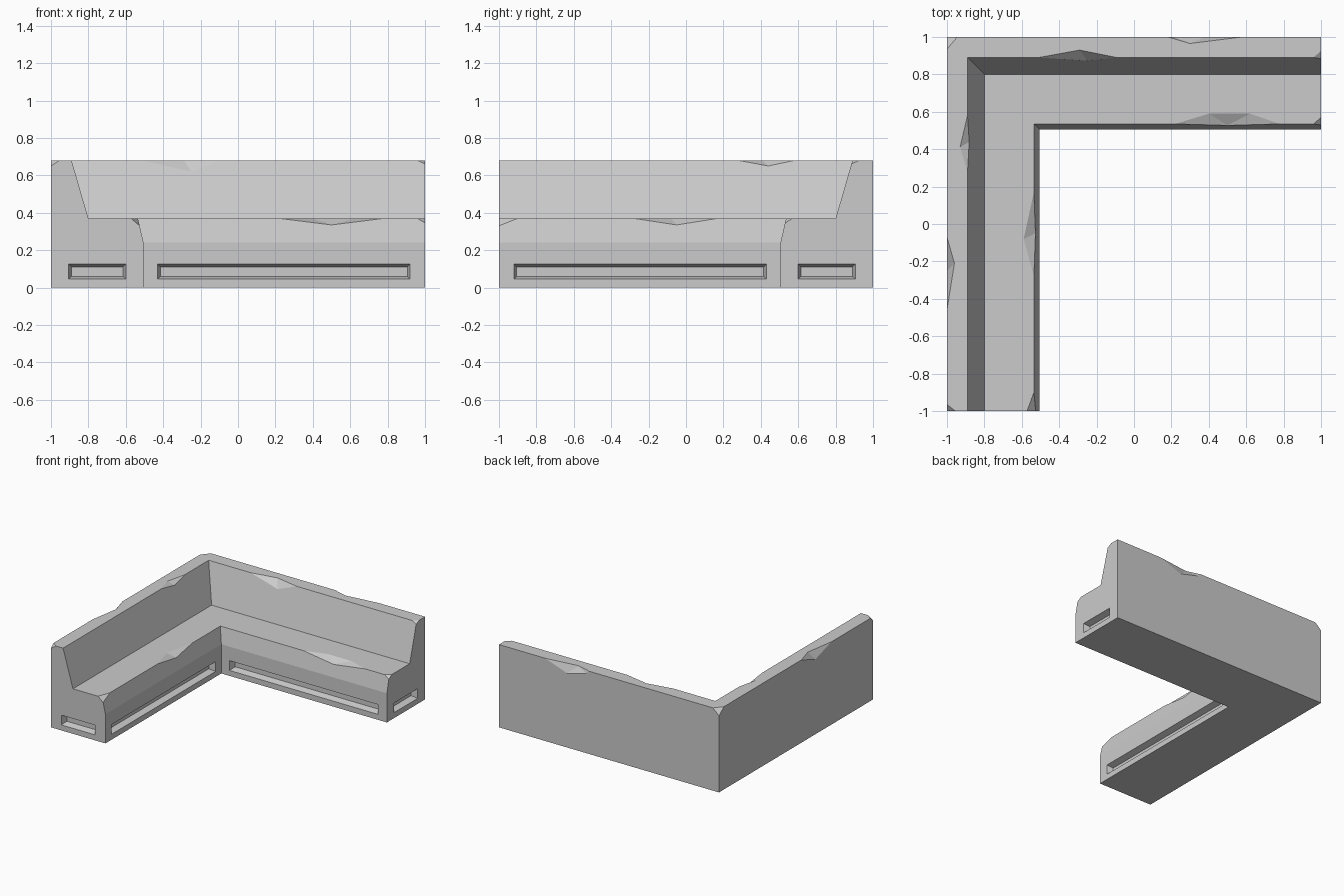
import bpy, bmesh
from mathutils import Vector

if "Cube" in bpy.data.objects:
    bpy.data.objects.remove(bpy.data.objects["Cube"])

# Bench cross-section: (distance from outer back, height)
PROFILE = [(0, 0), (0, .68), (.11, .68), (.20, .37), (.465, .37), (.495, .24), (.495, 0)]


def finish(bm, name):
    bmesh.ops.recalc_face_normals(bm, faces=bm.faces)
    me = bpy.data.meshes.new(name)
    bm.to_mesh(me)
    bm.free()
    ob = bpy.data.objects.new(name, me)
    bpy.context.collection.objects.link(ob)
    return ob


# Mitred L-shaped bench body
bm = bmesh.new()
rings = [[bm.verts.new(p) for p in ring] for ring in (
    [(-1 + d, -1, z) for d, z in PROFILE],
    [(-1 + d, 1 - d, z) for d, z in PROFILE],
    [(1, 1 - d, z) for d, z in PROFILE])]
n = len(PROFILE)
for a, b in zip(rings, rings[1:]):
    for i in range(n):
        j = (i + 1) % n
        bm.faces.new((a[i], a[j], b[j], b[i]))
bm.faces.new(rings[0])
bm.faces.new(rings[-1])
bench = finish(bm, "corner_bench")

# Everything cut out of the body
cut = bmesh.new()


def hull(points):
    vs = [cut.verts.new(p) for p in points]
    r = bmesh.ops.convex_hull(cut, input=vs)
    junk = {g for g in r["geom_interior"] + r["geom_unused"] if isinstance(g, bmesh.types.BMVert)}
    bmesh.ops.delete(cut, geom=list(junk), context='VERTS')


def chip(out, *points):
    """Remove the hull of points, swept outwards past the surface."""
    o = Vector(out) * .1
    pts = [Vector(p) for p in points]
    hull(pts + [p + o for p in pts])


def recess(lo, hi, place):
    """Tapered slot from lo to hi along a face; place(u, depth, z) maps it to space."""
    pts = []
    for depth, inset in ((-.02, -.006), (.05, .015)):
        for u in (lo + inset, hi - inset):
            for z in (.045 + inset, .125 - inset):
                pts.append(place(u, depth, z))
    hull(pts)


# Slots below the seat and in the two ends
recess(-.43, .92, lambda u, d, z: (u, .505 + d, z))
recess(-.92, .43, lambda u, d, z: (-.505 - d, u, z))
recess(.60, .905, lambda u, d, z: (1 - d, u, z))
recess(-.905, -.60, lambda u, d, z: (u, -1 + d, z))

# Worn chips along the inner edge of the backrest
chip((0, -1, 1), (-.51, .89, .68), (-.29, .93, .68), (-.09, .89, .68), (-.25, .873, .62))
chip((1, 0, 1), (-.89, .58, .68), (-.93, .41, .68), (-.89, .28, .68), (-.881, .44, .65))
# Chips along the outer edge of the backrest
chip((0, 1, 1), (.18, 1, .68), (.30, .965, .68), (.58, 1, .68), (.38, 1, .61), (.21, 1, .655))
chip((-1, 0, 1), (-1, -.07, .68), (-.96, -.21, .68), (-1, -.46, .68), (-1, -.25, .615))
# Chips along the seat edge
chip((0, -1, 1), (.22, .535, .37), (.40, .59, .37), (.62, .59, .37), (.78, .535, .37), (.50, .527, .335))
chip((1, 0, 1), (-.535, .17, .37), (-.59, -.08, .37), (-.535, -.28, .37), (-.527, -.05, .335))
# Broken corners
chip((-1, 1, 1), (-1, 1, .68), (-.945, 1, .68), (-1, .935, .68), (-1, 1, .63))
chip((-1, -1, 1), (-1, -1, .68), (-.955, -1, .68), (-1, -.965, .68), (-1, -1, .65))
chip((1, -1, 1), (1, .89, .68), (.96, .89, .68), (1, .925, .68), (1, .884, .66))
chip((1, -1, 1), (1, .535, .37), (.96, .535, .37), (1, .57, .37), (1, .529, .345))
chip((1, -1, 1), (-.535, -1, .37), (-.535, -.90, .37), (-.572, -1, .37), (-.526, -1, .33))

cutter = finish(cut, "wear_and_slot_cutter")
cutter.hide_render = True

# Cut, bake and discard the cutter
mod = bench.modifiers.new("cuts", 'BOOLEAN')
mod.operation = 'DIFFERENCE'
mod.solver = 'EXACT'
mod.object = cutter
deps = bpy.context.evaluated_depsgraph_get()
baked = bpy.data.meshes.new_from_object(bench.evaluated_get(deps))
bench.modifiers.clear()
bench.data = baked
bpy.data.objects.remove(cutter)
